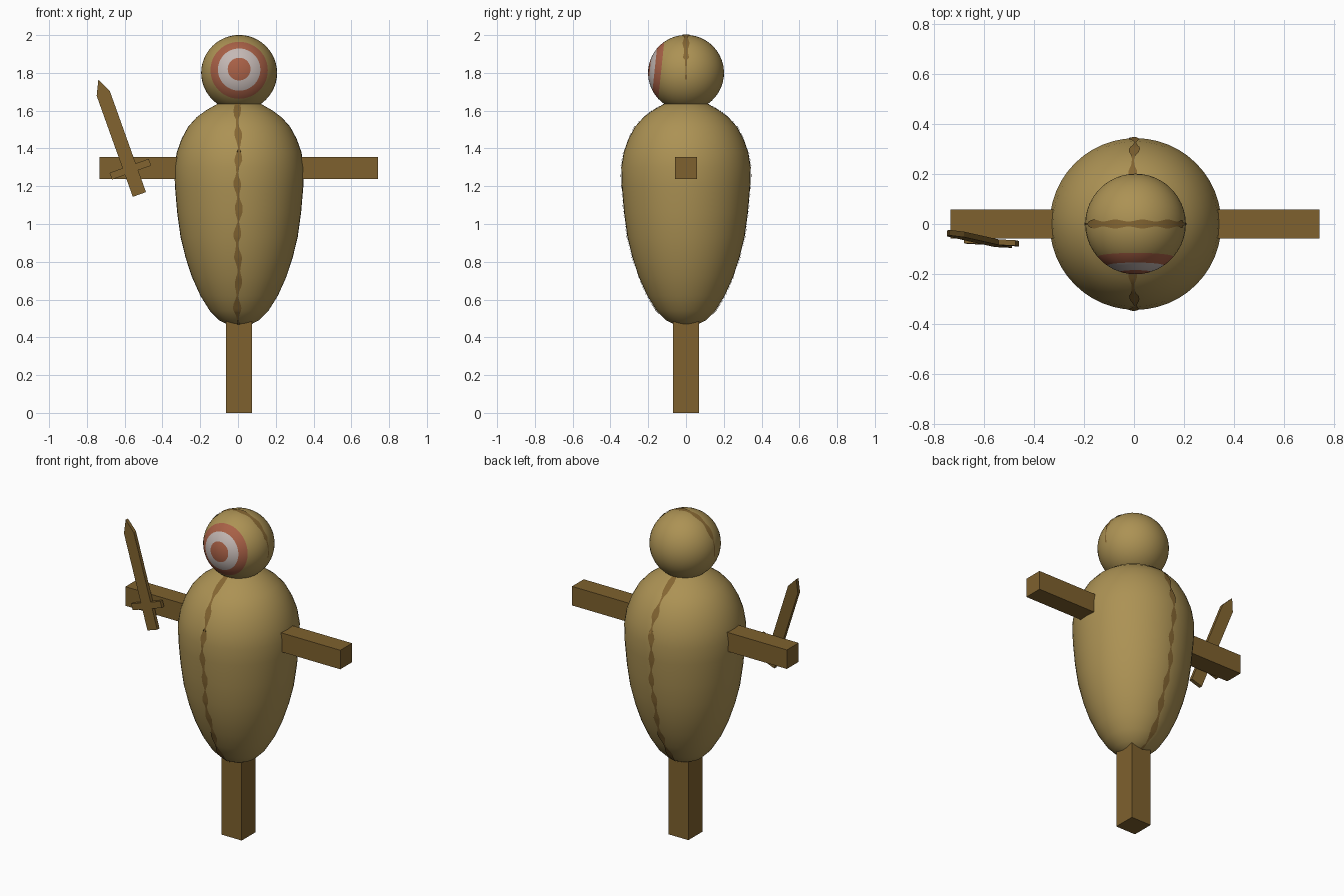
import bpy, bmesh, math, random
from mathutils import Vector, Matrix

if "Cube" in bpy.data.objects:
    bpy.data.objects.remove(bpy.data.objects["Cube"])

random.seed(4)
CX = 0.006


def material(name, rgb):
    m = bpy.data.materials.new(name)
    lin = [((c / 255 + 0.055) / 1.055) ** 2.4 for c in rgb]
    m.diffuse_color = (*lin, 1)
    m.use_nodes = True
    m.node_tree.nodes["Principled BSDF"].inputs["Base Color"].default_value = m.diffuse_color
    return m


CLOTH = material("tan cloth", (172, 146, 84))
WOOD = material("brown wood", (126, 97, 46))
SEAM = material("seam brown", (133, 102, 50))
RED = material("faded red", (168, 96, 70))
WHITE = material("off white", (196, 184, 180))


def make(name, verts, faces, mats, smooth=False):
    me = bpy.data.meshes.new(name)
    me.from_pydata(verts, [], faces)
    bm = bmesh.new()
    bm.from_mesh(me)
    bmesh.ops.remove_doubles(bm, verts=bm.verts, dist=1e-5)
    bmesh.ops.recalc_face_normals(bm, faces=bm.faces)
    bm.to_mesh(me)
    bm.free()
    for m in mats:
        me.materials.append(m)
    if smooth:
        me.shade_smooth()
    ob = bpy.data.objects.new(name, me)
    bpy.context.collection.objects.link(ob)
    return ob


def lathe(name, profile, mats, n=48, matrix=Matrix()):
    verts, faces = [], []
    for r, z in profile:
        for i in range(n):
            a = math.tau * i / n
            verts.append(matrix @ Vector((r * math.cos(a), r * math.sin(a), z)))
    for j in range(len(profile) - 1):
        for i in range(n):
            k = (i + 1) % n
            faces.append((j * n + i, j * n + k, (j + 1) * n + k, (j + 1) * n + i))
    return make(name, verts, faces, mats, True)


def box(name, lo, hi):
    v = [(x, y, z) for x in (lo[0], hi[0]) for y in (lo[1], hi[1]) for z in (lo[2], hi[2])]
    f = [(0, 1, 3, 2), (4, 6, 7, 5), (0, 4, 5, 1), (2, 3, 7, 6), (0, 2, 6, 4), (1, 5, 7, 3)]
    return make(name, v, f, [WOOD])


# post and cross arm
box("post", (-0.064, -0.068, 0), (0.073, 0.068, 0.6))
box("cross_arm", (-0.733, -0.057, 1.237), (0.742, 0.058, 1.355))

# stuffed body
PROFILE = [(0, 1.665), (.09, 1.65), (.175, 1.602), (.225, 1.565), (.27, 1.515), (.305, 1.45),
           (.33, 1.38), (.343, 1.3), (.34, 1.2), (.328, 1.06), (.31, .93), (.283, .82),
           (.25, .72), (.205, .62), (.155, .54), (.105, .49), (.05, .462), (0, .455)]
lathe("body", PROFILE, [CLOTH], 48, Matrix.Translation((CX, 0, 0)))

# head: sphere whose pole points at the face, target rings are face bands
R = 0.201
angles = [0, 9, 17.5, 26, 34, 41.5, 49] + [49 + 131 * i / 16 for i in range(1, 17)]
sphere = [(R * math.sin(math.radians(a)), R * math.cos(math.radians(a))) for a in angles]
HEAD = Vector((CX, 0, 1.8))
tilt = Matrix.Translation(HEAD) @ Matrix.Rotation(math.radians(84), 4, 'X')
head = lathe("head", sphere, [CLOTH, RED, WHITE], 48, tilt)
axis = (tilt.to_3x3() @ Vector((0, 0, 1))).normalized()
for p in head.data.polygons:
    d = math.degrees(math.acos(min(1, axis.dot((p.center - HEAD).normalized()))))
    p.material_index = 1 if d < 17.5 else 2 if d < 33.9 else 1 if d < 48.9 else 0


def ribbon(name, rows):
    verts = [v for row in rows for v in row]
    faces = [(3 * j + i, 3 * j + i + 1, 3 * j + i + 4, 3 * j + i + 3)
             for j in range(len(rows) - 1) for i in (0, 1)]
    return make(name, verts, faces, [SEAM], True)


def body_radius(z):
    for (r0, z0), (r1, z1) in zip(PROFILE, PROFILE[1:]):
        if z1 <= z <= z0:
            return r0 + (r1 - r0) * (z0 - z) / (z0 - z1)
    return 0


# ragged seams down the front and back of the body
for side, name in ((-1, "front_seam"), (1, "back_seam")):
    heights = [1.64 - 1.17 * i / 54 for i in range(55)] + [z for r, z in PROFILE[2:16]]
    rows = []
    for i, z in enumerate(sorted(heights)):
        r = body_radius(z) + 0.004
        w = 0.013 + 0.008 * math.sin(z * 48) + random.uniform(-.002, .002)
        c = 0.005 * math.sin(z * 19) - 0.006
        rows.append([(CX + x, side * math.sqrt(max(r * r - x * x, 0)), z - (0.002 if z < .65 else 0))
                     for x in (c - w, c, c + w)])
    ribbon(name, rows)

# seam over the crown of the head
rows = []
for i in range(61):
    a = -100 + 200 * i / 60
    w = (0.014 + 0.004 * math.sin(a * 0.2)) * (1 if abs(a) < 70 else 0.3)
    t = math.radians(a)
    rr = R + 0.002
    rows.append([HEAD + Vector((rr * math.sin(t), y, rr * math.cos(t))) for y in (-w, 0, w)])
ribbon("head_seam", rows)

# wooden sword: outline along its axis (u) and across (v), leaning on the arm
half = [(.037, 1.264), (.037, 1.387), (.11, 1.387), (.11, 1.425), (.037, 1.425), (.037, 1.832)]
outline = half + [(0, 1.909)] + [(-v, u) for v, u in reversed(half)]
verts = []
for off in (-0.011, 0.011):
    for v, u in outline:
        v -= 0.102
        x, z = -.337 * u + .942 * v, .942 * u + .337 * v
        verts.append((x, -0.183 - 0.07 * x + 0.055 * z + off, z))
n = len(outline)
faces = [(i, (i + 1) % n, n + (i + 1) % n, n + i) for i in range(n)]
# caps: grip, guard and blade share the outline
caps = [tuple(range(n)), tuple(range(2 * n - 1, n - 1, -1))]
make("sword", verts, faces + caps, [WOOD])
